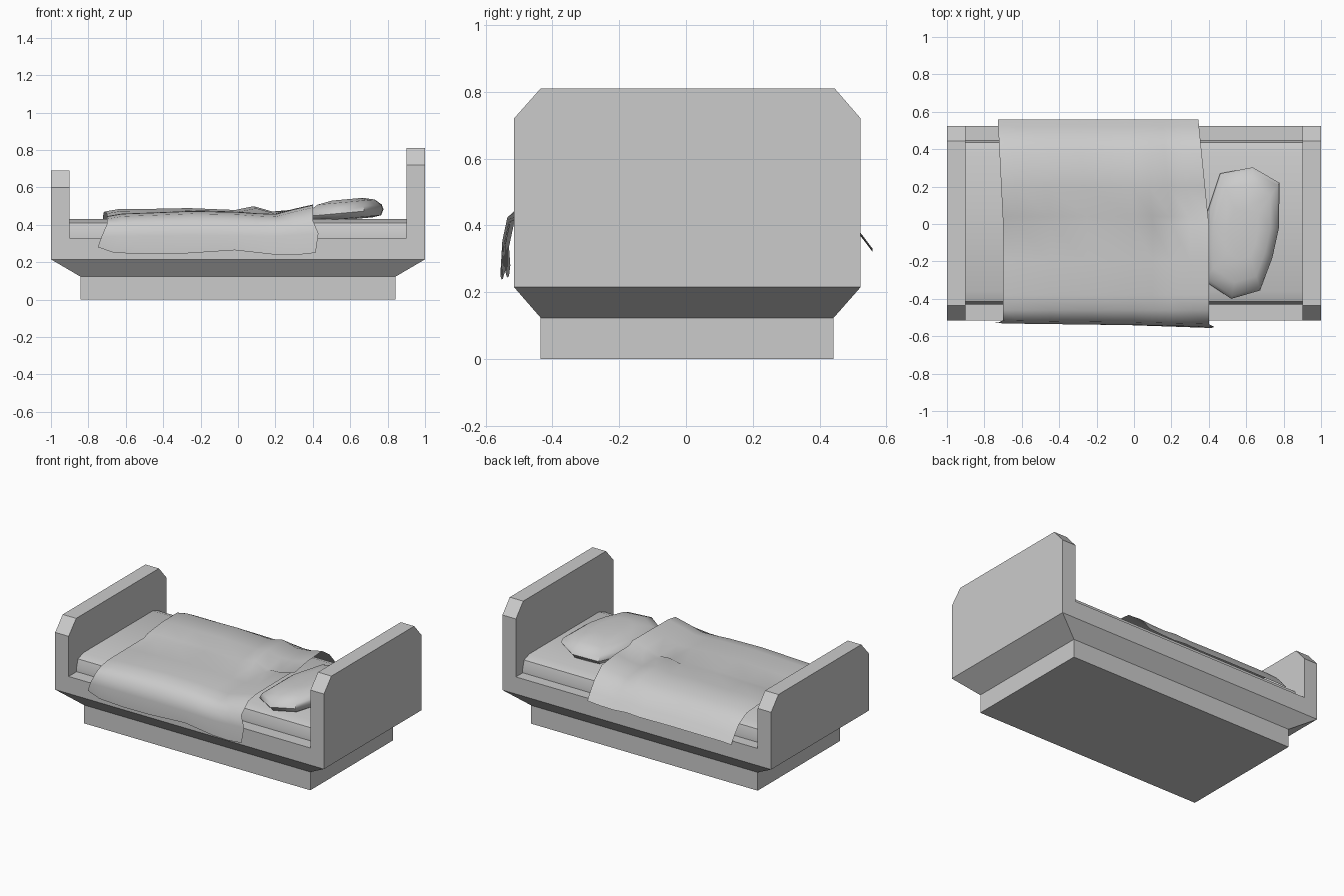
import bpy, math

if "Cube" in bpy.data.objects:
    bpy.data.objects.remove(bpy.data.objects["Cube"])


def mesh(name, verts, faces, smooth=None):
    me = bpy.data.meshes.new(name)
    me.from_pydata(verts, [], faces)
    me.update()
    ob = bpy.data.objects.new(name, me)
    bpy.context.collection.objects.link(ob)
    if smooth:
        bpy.ops.object.select_all(action='DESELECT')
        bpy.context.view_layer.objects.active = ob
        ob.select_set(True)
        bpy.ops.object.shade_smooth_by_angle(angle=math.radians(smooth))
    return ob


def loft(name, rings, closed=True, caps=True, smooth=None):
    n = len(rings[0])
    verts = [p for r in rings for p in r]
    faces = []
    for i in range(len(rings) - 1):
        for j in range(n if closed else n - 1):
            k = (j + 1) % n
            faces.append((i * n + j, i * n + k, (i + 1) * n + k, (i + 1) * n + j))
    if caps:
        faces.append(tuple(reversed(range(n))))
        faces.append(tuple(range(len(verts) - n, len(verts))))
    return mesh(name, verts, faces, smooth)


def rect(x0, x1, y0, y1, z):
    return [(x0, y0, z), (x1, y0, z), (x1, y1, z), (x0, y1, z)]


def extrude_x(name, profile, x0, x1, smooth=None):
    return loft(name, [[(x, y, z) for y, z in profile] for x in (x0, x1)], smooth=smooth)


# Plinth, flared underside and bed deck
loft("bed_base", [rect(-.843, .843, -.435, .442, 0), rect(-.843, .843, -.435, .442, .123),
                  rect(-1, 1, -.515, .523, .215), rect(-1, 1, -.515, .523, .33)])


# Chamfered end boards
def board(name, x0, x1, top):
    extrude_x(name, [(-.515, .215), (.523, .215), (.523, top - .09), (.445, top),
                     (-.435, top), (-.515, top - .09)], x0, x1)


board("headboard", .9, 1, .81)
board("footboard", -1, -.9, .69)

# Mattress with softened long edges
extrude_x("mattress", [(-.43, .32), (.45, .32), (.45, .36), (.435, .41), (.38, .43),
                       (-.36, .43), (-.415, .41), (-.43, .36)], -.9, .9, 50)

# Blanket draped over both sides: stations along x, profile across y
ys = [-.54, -.53, -.515, -.46, -.38, -.2, 0, .04, .2, .38, .47, .52, .558]
base = [.25, .34, .41, .447, .46, .462, .463, .472, .483, .478, .43, .375, .325]
stations = [-.7, -.62, -.45, -.25, 0, .1, .2, .3, .4]
front_lift = [-.016, -.002, .004, .012, .007, 0, -.004, .022, .045]
back_lift = [-.012, .002, .002, .006, -.004, .016, -.012, -.004, .02]
hem = [.28, .25, .243, .247, .264, .252, .24, .238, .25]
rows = []
for i, x in enumerate(stations):
    t = i / (len(stations) - 1)
    row = []
    for j, (y, z) in enumerate(zip(ys, base)):
        if j == 0:
            x2, z2 = x + (-.05 * (1 - t) + .015 * t), hem[i]
            y2 = -.526 - .03 * t
        else:
            x2 = x - max(0, y) * (.05 + .05 * t)
            y2 = y - (.02 * t if j < 3 else 0)
            f = 1 if 2 < j < 10 else .3
            z2 = z + f * (front_lift[i] if y <= 0 else back_lift[i])
            if j == 1:
                x2 += -.03 * (1 - t) + .03 * t
        row.append((x2, y2, z2))
    rows.append(list(reversed(row)))
blanket = loft("blanket", rows, closed=False, caps=False, smooth=60)
blanket.data.flip_normals()
if sum(p.normal.z for p in blanket.data.polygons) < 0:
    blanket.data.flip_normals()

# Pillow, tucked slightly under the blanket
outline = [(.37, -.30), (.52, -.40), (.675, -.355), (.74, -.18), (.775, -.02),
           (.778, .22), (.635, .303), (.46, .27), (.37, .0)]
cx, cy = .59, -.05
rings = []
for s, z in [(.7, .428), (.93, .435), (1, .465), (.95, .492), (.75, .522), (.4, .537)]:
    rings.append([(cx + (x - cx) * s, cy + (y - cy) * s, z + (x - cx) * .09 * s)
                  for x, y in outline])
loft("pillow", rings, smooth=50)
